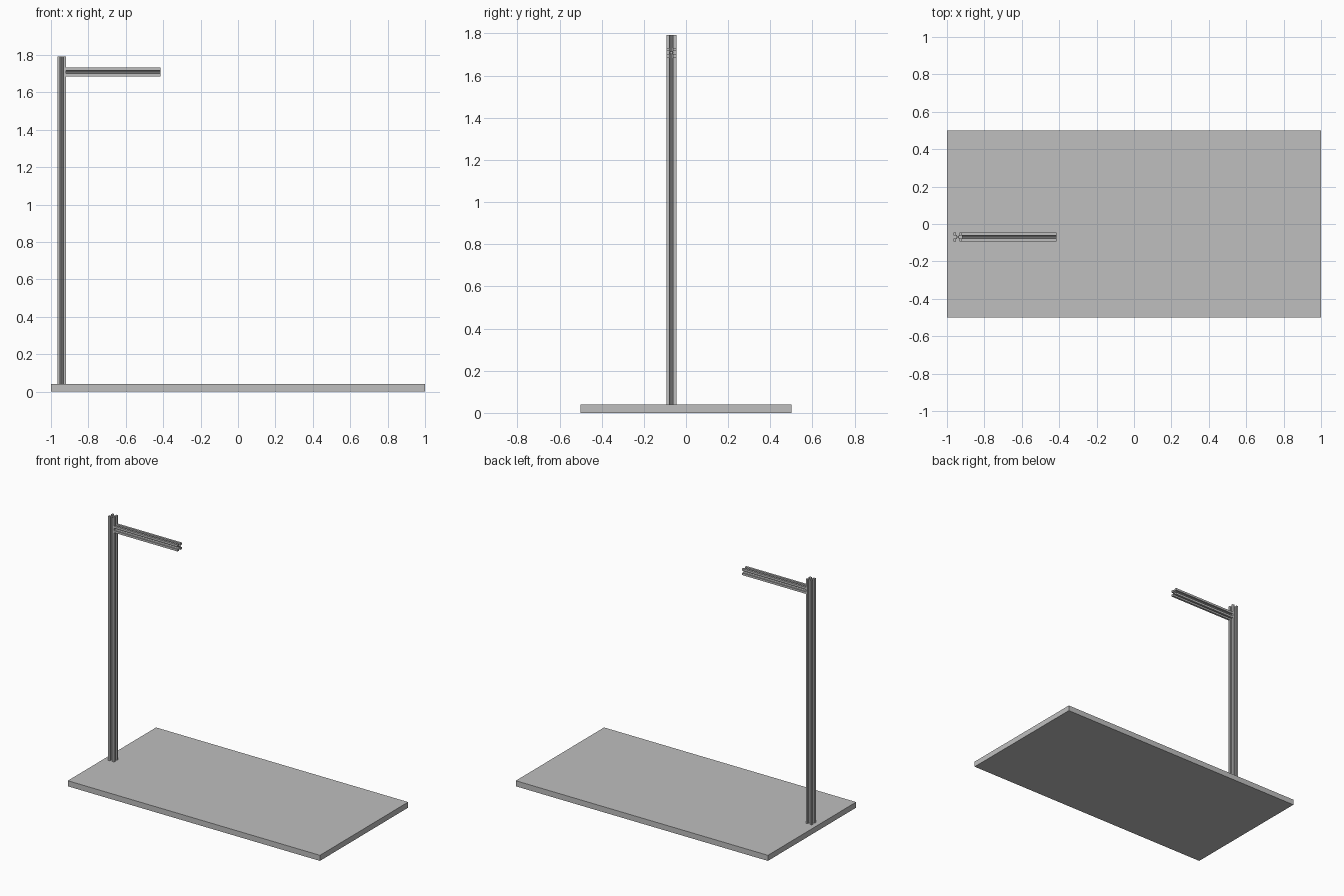
import bpy
import bmesh
from mathutils import Matrix

cube = bpy.data.objects.get("Cube")
if cube:
    bpy.data.objects.remove(cube, do_unlink=True)

GREY = (0.52, 0.52, 0.52, 1)
grey = bpy.data.materials.new("plain grey")
grey.use_nodes = True
grey.diffuse_color = GREY
grey.node_tree.nodes["Principled BSDF"].inputs["Base Color"].default_value = GREY


def finish(bm, name, matrix):
    """Turn a bmesh into a placed, coloured object."""
    bmesh.ops.recalc_face_normals(bm, faces=bm.faces)
    bm.transform(matrix)
    mesh = bpy.data.meshes.new(name)
    bm.to_mesh(mesh)
    bm.free()
    mesh.materials.append(grey)
    obj = bpy.data.objects.new(name, mesh)
    bpy.context.collection.objects.link(obj)


def slot_profile(half, lip, core):
    """Cross-section with a slot in each side: four corner bars on diagonal webs."""
    web = core / 2
    octant = [(core, web), (lip + web, lip), (half, lip)]
    quarter = octant + [(half, half)] + [(y, x) for x, y in reversed(octant)]
    points = []
    for _ in range(4):
        points += quarter
        quarter = [(-y, x) for x, y in quarter]
    return points


def slotted_bar(name, length, matrix):
    """Extrude the slotted cross-section along its local z."""
    bm = bmesh.new()
    verts = [bm.verts.new((x, y, 0)) for x, y in slot_profile(0.0235, 0.0085, 0.006)]
    face = bm.faces.new(verts)
    result = bmesh.ops.extrude_face_region(bm, geom=[face], use_keep_orig=True)
    top = [v for v in result["geom"] if isinstance(v, bmesh.types.BMVert)]
    bmesh.ops.translate(bm, verts=top, vec=(0, 0, length))
    finish(bm, name, matrix)


# Base slab
BASE_TOP = 0.04
bm = bmesh.new()
bmesh.ops.create_cube(bm, size=1)
finish(bm, "base_board",
       Matrix.Translation((0, 0, BASE_TOP / 2)) @ Matrix.Diagonal((2, 1, BASE_TOP, 1)))

# Upright post and horizontal arm
POST_X, BAR_Y = -0.942, -0.069
slotted_bar("post", 1.752, Matrix.Translation((POST_X, BAR_Y, BASE_TOP)))
slotted_bar("arm", 0.505, Matrix.Translation((POST_X + 0.0235, BAR_Y, 1.708))
            @ Matrix.Rotation(1.5707963, 4, "Y"))
